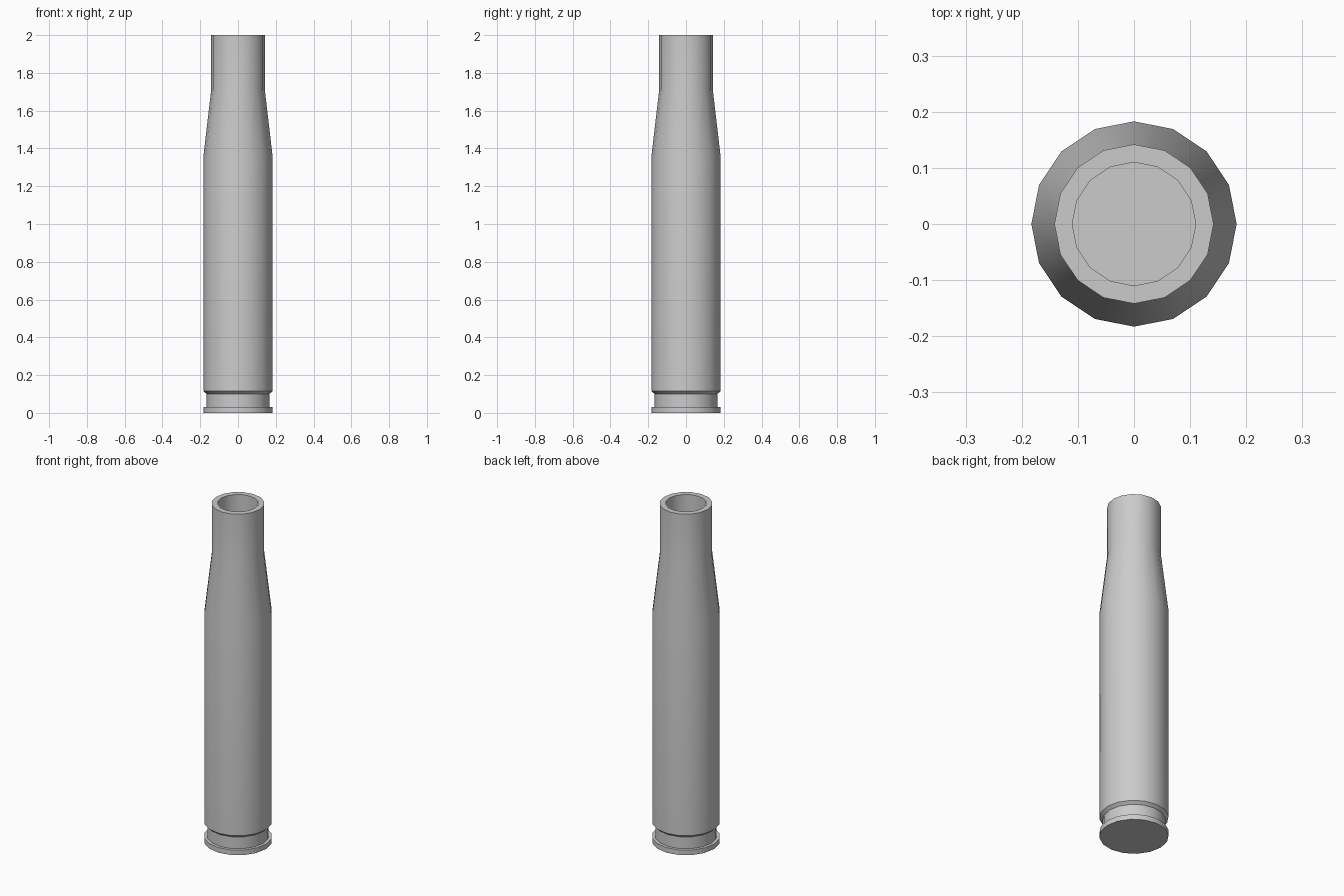
import bpy
import bmesh
import math

cube = bpy.data.objects.get("Cube")
if cube:
    bpy.data.objects.remove(cube, do_unlink=True)

SIDES = 16

# One plain metal colour
metal = bpy.data.materials.new("grey_metal")
metal.use_nodes = True
grey = (0.6, 0.6, 0.6, 1)
metal.diffuse_color = grey
metal.node_tree.nodes["Principled BSDF"].inputs["Base Color"].default_value = grey

# Profile as (radius, height): base rim, groove, body, shoulder, neck, mouth, bore
profile = [
    (0.183, 0.0), (0.183, 0.03),
    (0.166, 0.03), (0.166, 0.10),
    (0.183, 0.115), (0.183, 1.36),
    (0.142, 1.71), (0.142, 2.0),
    (0.11, 2.0), (0.11, 1.71),
]


def lathe(name, points):
    """Turn a profile around z and cap both ends."""
    bm = bmesh.new()
    rings = []
    for radius, z in points:
        ring = []
        for i in range(SIDES):
            a = math.tau * i / SIDES
            ring.append(bm.verts.new((radius * math.cos(a), radius * math.sin(a), z)))
        rings.append(ring)
    for low, high in zip(rings, rings[1:]):
        for i in range(SIDES):
            j = (i + 1) % SIDES
            bm.faces.new((low[i], low[j], high[j], high[i]))
    bm.faces.new(reversed(rings[0]))
    bm.faces.new(rings[-1])
    mesh = bpy.data.meshes.new(name)
    bm.to_mesh(mesh)
    bm.free()
    mesh.materials.append(metal)
    obj = bpy.data.objects.new(name, mesh)
    bpy.context.collection.objects.link(obj)
    return obj


# Hollow tapered casing, smooth around and crisp at the steps
casing = lathe("casing", profile)
bpy.ops.object.select_all(action="DESELECT")
casing.select_set(True)
bpy.context.view_layer.objects.active = casing
bpy.ops.object.shade_smooth_by_angle(angle=math.radians(30))
